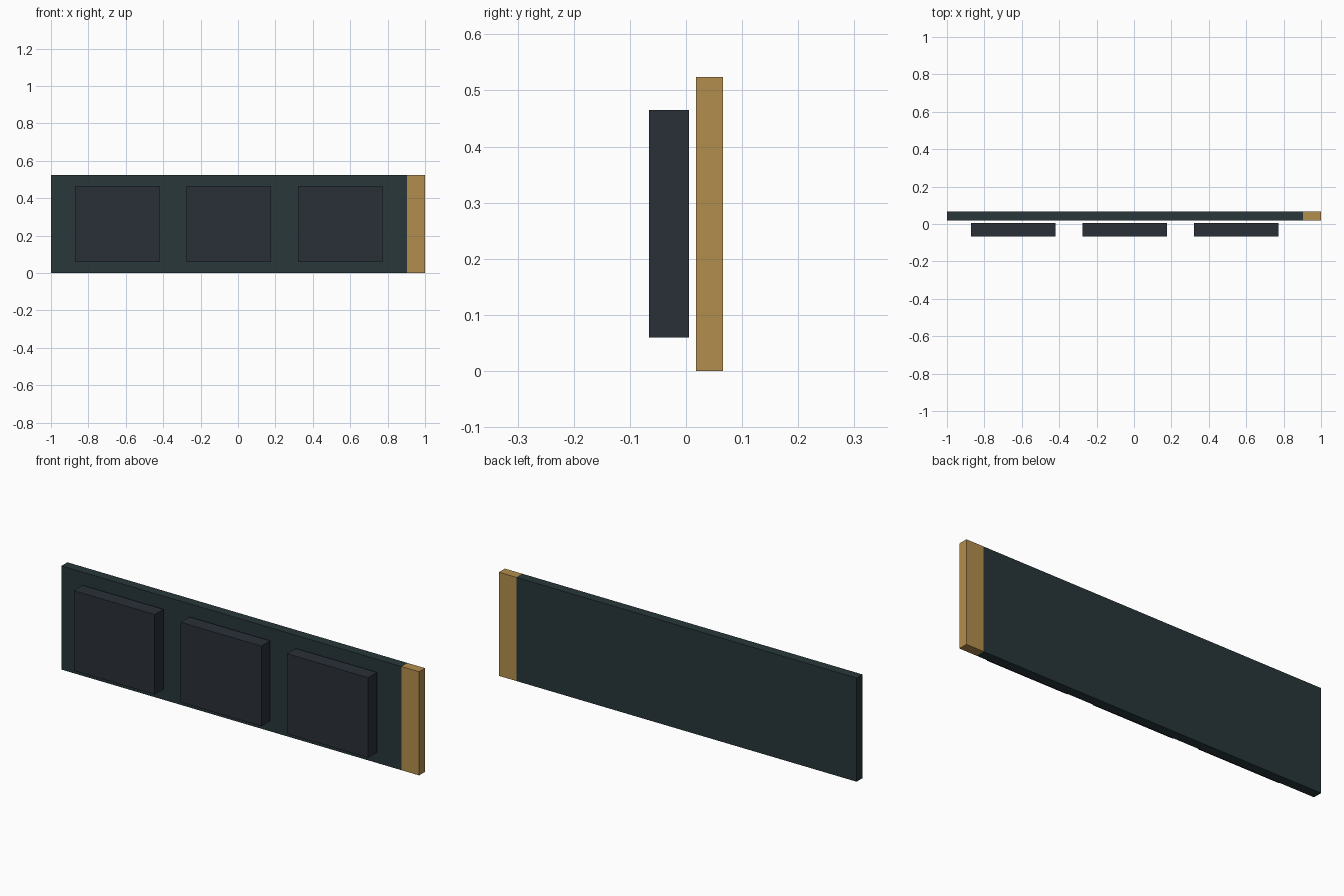
import bpy

if "Cube" in bpy.data.objects:
    bpy.data.objects.remove(bpy.data.objects["Cube"])


def material(name, color):
    m = bpy.data.materials.new(name)
    m.diffuse_color = (*color, 1)
    m.use_nodes = True
    m.node_tree.nodes["Principled BSDF"].inputs["Base Color"].default_value = m.diffuse_color
    return m


def box(name, x, y, z, mat):
    """Box spanning the given (min, max) ranges."""
    bpy.ops.mesh.primitive_cube_add(size=1, location=[(a + b) / 2 for a, b in (x, y, z)])
    ob = bpy.context.object
    ob.name = name
    ob.scale = [b - a for a, b in (x, y, z)]
    bpy.ops.object.transform_apply(location=False, rotation=False, scale=True)
    ob.data.materials.append(mat)
    return ob


board_mat = material("board_green", (0.021, 0.038, 0.042))
chip_mat = material("chip_dark", (0.023, 0.030, 0.040))
gold_mat = material("contact_gold", (0.45, 0.27, 0.075))

# circuit board with the gold contact strip at its right end
depth, height = (0.018, 0.0655), (0, 0.524)
split = 0.903
box("circuit_board", (-1, split), depth, height, board_mat)
box("contact_strip", (split, 1), depth, height, gold_mat)

# three memory chips floating just in front of the board
for i in range(3):
    cx = -0.646 + i * 0.5965
    box(f"chip_{i + 1}", (cx - 0.226, cx + 0.226), (-0.0655, 0.005), (0.06, 0.465), chip_mat)
